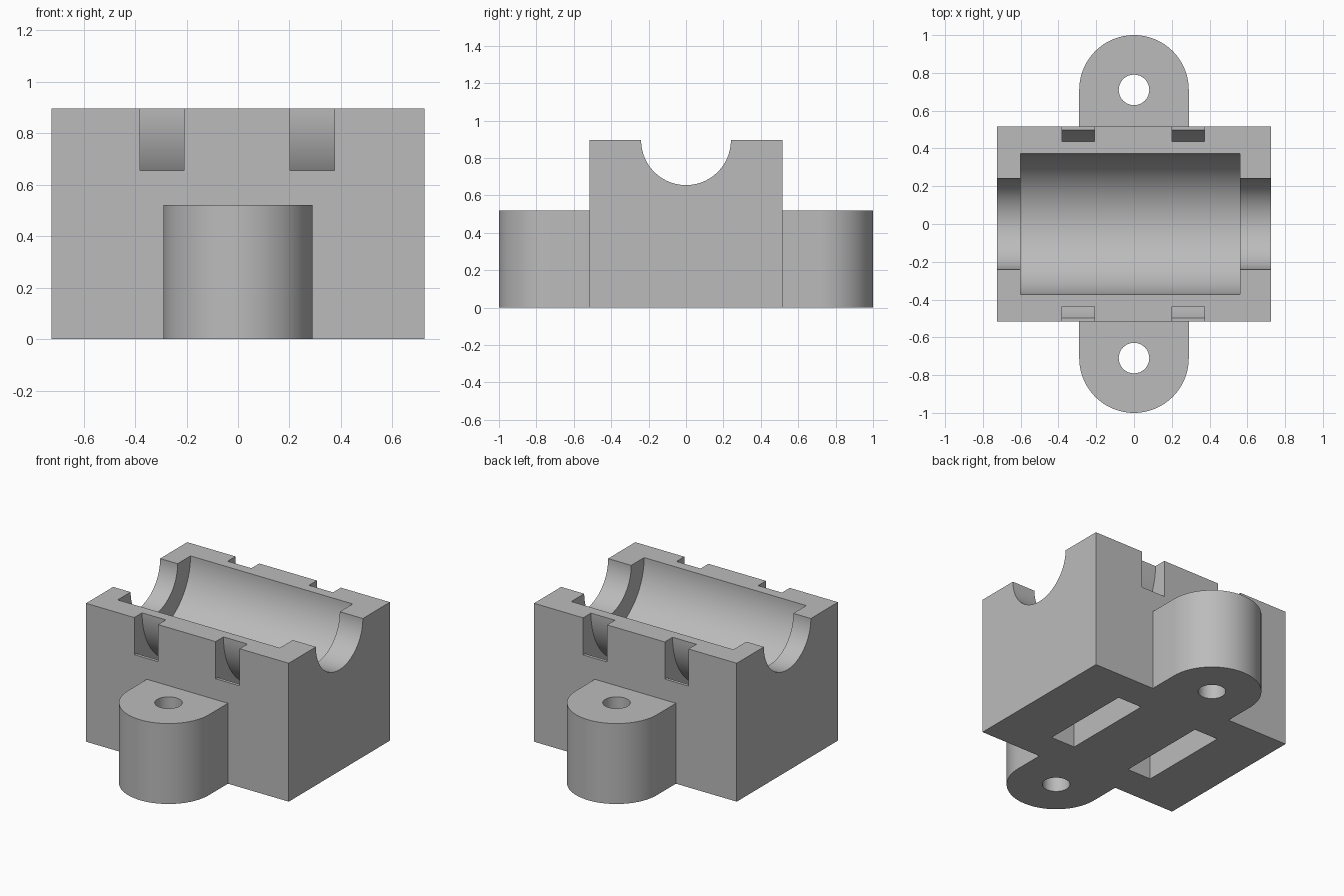
import bpy
import bmesh
from math import sin, cos, pi, asin, atan2, hypot
from mathutils import Vector

cube = bpy.data.objects.get("Cube")
if cube:
    bpy.data.objects.remove(cube, do_unlink=True)

grey = bpy.data.materials.new("plain grey")
grey.use_nodes = True
grey.diffuse_color = (0.5, 0.5, 0.5, 1)
grey.node_tree.nodes["Principled BSDF"].inputs["Base Color"].default_value = (0.5, 0.5, 0.5, 1)

TOP = 0.895          # top face and bearing axis height
HALF_X, HALF_Y = 0.725, 0.517
LUG_R, LUG_Y, LUG_H = 0.29, 0.71, 0.52


def prism(name, outline, axis, start, end):
    """Extrude a 2D outline along x (outline is y, z) or z (outline is x, y)."""
    bm = bmesh.new()
    place = (lambda a, b: (start, a, b)) if axis == "x" else (lambda a, b: (a, b, start))
    face = bm.faces.new([bm.verts.new(place(a, b)) for a, b in outline])
    step = Vector((end - start, 0, 0) if axis == "x" else (0, 0, end - start))
    moved = bmesh.ops.extrude_face_region(bm, geom=[face])["geom"]
    bmesh.ops.translate(bm, vec=step, verts=[v for v in moved if isinstance(v, bmesh.types.BMVert)])
    bmesh.ops.recalc_face_normals(bm, faces=bm.faces)
    mesh = bpy.data.meshes.new(name)
    bm.to_mesh(mesh)
    bm.free()
    mesh.materials.append(grey)
    obj = bpy.data.objects.new(name, mesh)
    bpy.context.collection.objects.link(obj)
    return obj


def arc(cx, cy, r, a0, a1, n=32):
    return [(cx + r * cos(a0 + (a1 - a0) * i / n), cy + r * sin(a0 + (a1 - a0) * i / n))
            for i in range(n + 1)]


def combine(target, tool, operation):
    mod = target.modifiers.new(tool.name, "BOOLEAN")
    mod.object, mod.operation, mod.solver = tool, operation, "EXACT"
    bpy.context.view_layer.objects.active = target
    bpy.ops.object.modifier_apply(modifier=mod.name)
    bpy.data.objects.remove(tool, do_unlink=True)


# Main block
body = prism("bearing_block", [(-HALF_X, -HALF_Y), (HALF_X, -HALF_Y), (HALF_X, HALF_Y), (-HALF_X, HALF_Y)],
             "z", 0, TOP)

# Rounded mounting lugs with bolt holes
for side in (-1, 1):
    outline = [(side * LUG_R, side * 0.45)]
    outline += arc(0, side * LUG_Y, LUG_R, 0 if side > 0 else pi, pi if side > 0 else 2 * pi, 48)
    outline += [(-side * LUG_R, side * 0.45)]
    combine(body, prism("mounting_lug", outline, "z", 0, LUG_H), "UNION")
    hole = arc(0, side * LUG_Y, 0.081, 0, 2 * pi)[:-1]
    combine(body, prism("bolt_hole", hole, "z", -0.1, LUG_H + 0.1), "DIFFERENCE")

# Bearing seat and the narrower shaft channel through both ends
for name, radius, x0, x1 in (("shaft_channel", 0.24, -0.8, 0.8), ("bearing_seat", 0.372, -0.6, 0.56)):
    half_round = [(-radius, TOP + 0.1)] + arc(0, TOP, radius, pi, 2 * pi, 64) + [(radius, TOP + 0.1)]
    combine(body, prism(name, half_round, "x", x0, x1), "DIFFERENCE")

# Cable tie slots: curved around the seat, open at the sides and the underside
R_IN, LEDGE_Y, LEDGE_Z, POCKET = 0.437, 0.497, 0.655, 0.305
drop = TOP - LEDGE_Z
r_out = hypot(LEDGE_Y, drop)
a_side, a_pocket = -atan2(drop, LEDGE_Y), asin(POCKET / r_out) - pi / 2
half = [(0.6, TOP + 0.1), (0.6, LEDGE_Z)]
half += arc(0, TOP, r_out, a_side, a_pocket, 16) + [(POCKET, -0.1)]
slot = half + [(-y, z) for y, z in reversed(half)]
slot += [(-R_IN, TOP + 0.1)] + arc(0, TOP, R_IN, pi, 2 * pi, 64) + [(R_IN, TOP + 0.1)]
for x0, x1 in ((-0.38, -0.21), (0.202, 0.374)):
    combine(body, prism("tie_slot", slot, "x", x0, x1), "DIFFERENCE")

# Smooth curved walls, sharp corners
bpy.ops.object.select_all(action="DESELECT")
body.select_set(True)
bpy.context.view_layer.objects.active = body
bpy.ops.object.shade_smooth_by_angle(angle=pi / 6)
